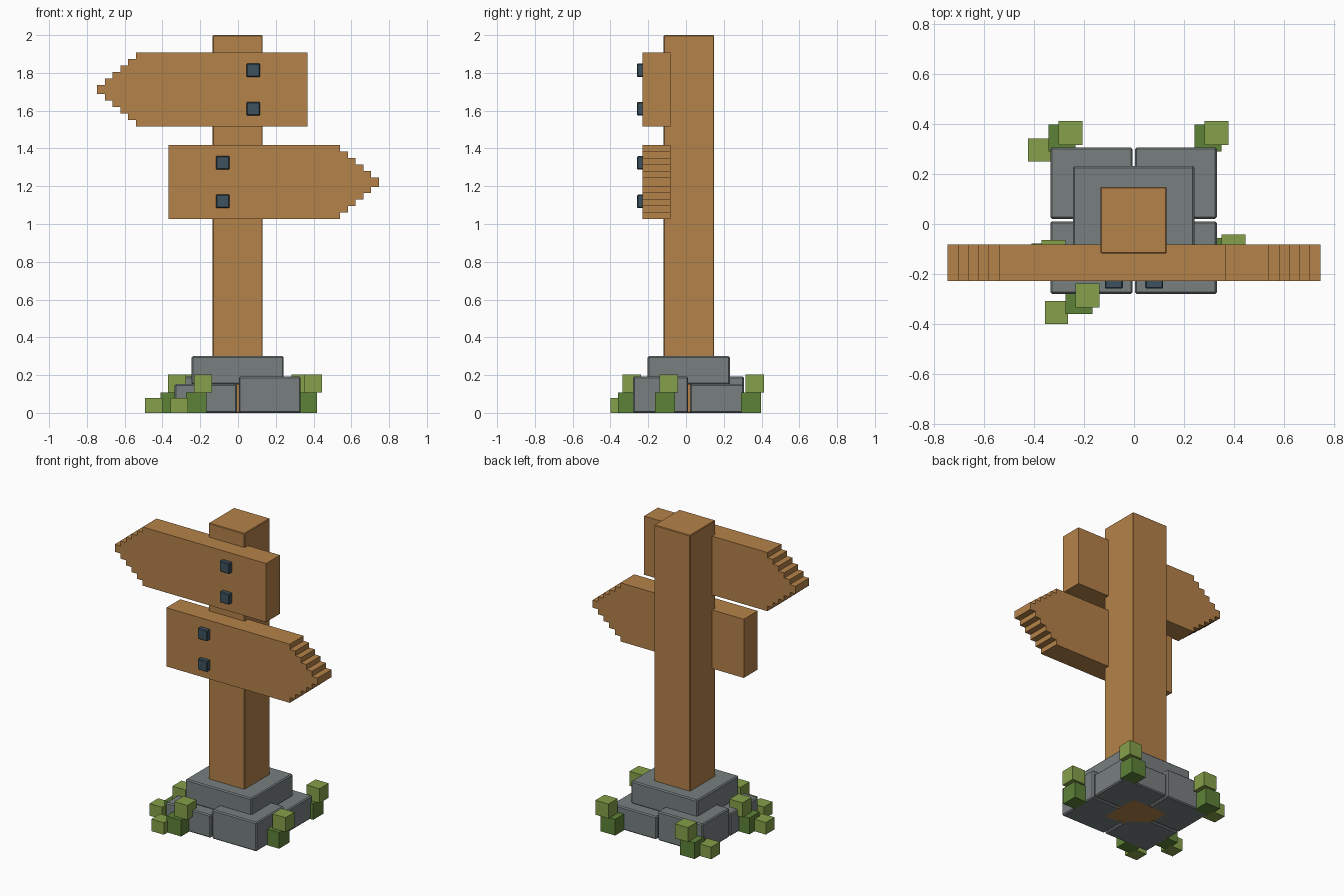
import bpy, bmesh

if "Cube" in bpy.data.objects:
    bpy.data.objects.remove(bpy.data.objects["Cube"])


def material(name, rgb):
    # sRGB 0-255 to linear
    m = bpy.data.materials.new(name)
    lin = [((c / 255 + 0.055) / 1.055) ** 2.4 for c in rgb]
    m.diffuse_color = (*lin, 1)
    m.use_nodes = True
    m.node_tree.nodes["Principled BSDF"].inputs["Base Color"].default_value = m.diffuse_color
    return m


WOOD = material("wood", (181, 130, 73))
STONE = material("grey stone", (120, 127, 127))
IRON = material("dark iron", (62, 82, 95))
LEAF = material("light leaf", (134, 160, 74))
DEEP = material("deep leaf", (94, 130, 56))


def finish(name, bm, mat):
    bmesh.ops.recalc_face_normals(bm, faces=bm.faces)
    me = bpy.data.meshes.new(name)
    bm.to_mesh(me)
    bm.free()
    me.materials.append(mat)
    ob = bpy.data.objects.new(name, me)
    bpy.context.collection.objects.link(ob)
    return ob


def box(name, x, y, z, mat, bevel=0):
    """Box from (min, max) ranges, with an optional chamfer."""
    bm = bmesh.new()
    bmesh.ops.create_cube(bm, size=1)
    for v in bm.verts:
        v.co = [r[0] if c < 0 else r[1] for c, r in zip(v.co, (x, y, z))]
    if bevel:
        bmesh.ops.bevel(bm, geom=bm.edges[:], offset=bevel, segments=1,
                        affect='EDGES')
    return finish(name, bm, mat)


def cube(name, cx, cy, z0, w, h, mat):
    return box(name, (cx - w / 2, cx + w / 2), (cy - w / 2, cy + w / 2),
               (z0, z0 + h), mat)


def sign(name, side, zc):
    """Plank with a stepped arrow tip pointing to side (-1 or 1)."""
    upper = [(-0.367, 0.195)]
    for i in range(6):
        x, h = 0.541 + 0.041 * i, 0.195 - 0.034 * i
        upper += [(x, h)]
        if i < 5:
            upper += [(x, h - 0.034)]
    outline = upper + [(x, -h) for x, h in reversed(upper)]
    bm = bmesh.new()
    f = bm.faces.new([bm.verts.new((side * x, -0.229, zc + h))
                      for x, h in outline])
    ext = bmesh.ops.extrude_face_region(bm, geom=[f])
    bmesh.ops.translate(bm, vec=(0, 0.146, 0),
                        verts=[e for e in ext["geom"]
                               if isinstance(e, bmesh.types.BMVert)])
    finish(name, bm, WOOD)
    # two bolts through the plank
    for label, dz in (("upper", 0.102), ("lower", -0.102)):
        bx, bz = -side * 0.081, zc + dz
        box(f"{name}_{label}_bolt", (bx - 0.036, bx + 0.036), (-0.259, -0.22),
            (bz - 0.036, bz + 0.036), IRON, 0.005)


# post and signs
box("post", (-0.134, 0.131), (-0.118, 0.149), (0, 2), WOOD, 0.004)
sign("upper_sign", -1, 1.712)
sign("lower_sign", 1, 1.222)

# stone footing: four blocks of two heights, slab on top
LEFT, RIGHT = (-0.335, -0.006), (0.004, 0.332)
FRONT, BACK = (-0.28, 0.011), (0.021, 0.307)
for name, x, y, top in (("front_left_stone", LEFT, FRONT, 0.152),
                        ("front_right_stone", RIGHT, FRONT, 0.193),
                        ("back_left_stone", LEFT, BACK, 0.193),
                        ("back_right_stone", RIGHT, BACK, 0.152)):
    box(name, x, y, (0, top), STONE, 0.007)
box("top_slab", (-0.245, 0.242), (-0.204, 0.232), (0.15, 0.3), STONE, 0.007)

# leafy tufts: dark cube, light cube on top, sometimes a low one beside
for i, (x, y, low) in enumerate(((-0.288, 0.344, True), (0.296, 0.344, False),
                                 (0.364, -0.111, False),
                                 (-0.220, -0.307, True),
                                 (-0.356, -0.133, True))):
    cube(f"tuft_{i}_base", x, y, 0, 0.108, 0.108, DEEP)
    cube(f"tuft_{i}_top", x + 0.034, y + 0.02, 0.108, 0.096, 0.096, LEAF)
    if low:
        cube(f"tuft_{i}_side", x - 0.091, y - 0.047, 0, 0.092, 0.08, LEAF)
